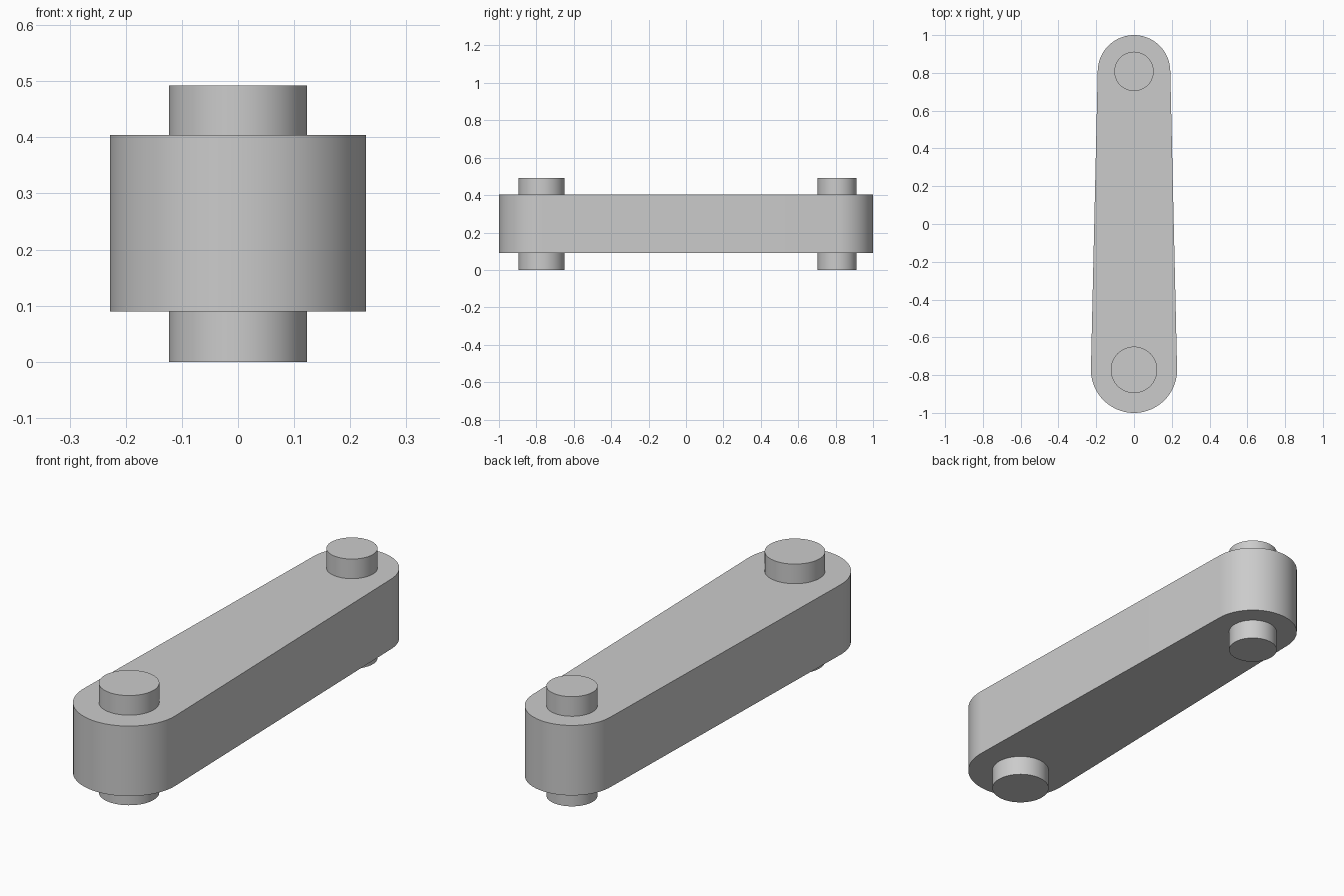
import bpy, bmesh
from math import sin, cos, pi, asin, radians

cube = bpy.data.objects.get("Cube")
if cube:
    bpy.data.objects.remove(cube, do_unlink=True)

grey = bpy.data.materials.new("plain_grey")
grey.use_nodes = True
colour = (0.6, 0.6, 0.6, 1)
grey.diffuse_color = colour
grey.node_tree.nodes["Principled BSDF"].inputs["Base Color"].default_value = colour


def arc(cy, r, start, end, steps):
    angles = [start + (end - start) * i / steps for i in range(steps + 1)]
    return [(r * cos(a), cy + r * sin(a)) for a in angles]


def extrude_outline(name, outline, z0, z1):
    bm = bmesh.new()
    base = bm.faces.new([bm.verts.new((x, y, z0)) for x, y in outline])
    top = bmesh.ops.extrude_face_region(bm, geom=[base], use_keep_orig=True)["geom"]
    verts = [v for v in top if isinstance(v, bmesh.types.BMVert)]
    bmesh.ops.translate(bm, verts=verts, vec=(0, 0, z1 - z0))
    bmesh.ops.recalc_face_normals(bm, faces=bm.faces)
    mesh = bpy.data.meshes.new(name)
    bm.to_mesh(mesh)
    bm.free()
    mesh.materials.append(grey)
    obj = bpy.data.objects.new(name, mesh)
    bpy.context.collection.objects.link(obj)
    bpy.ops.object.select_all(action="DESELECT")
    obj.select_set(True)
    bpy.context.view_layer.objects.active = obj
    bpy.ops.object.shade_smooth_by_angle(angle=radians(30))


# Link plate: two rounded ends joined by tangent sides
front_r, back_r = 0.228, 0.192
front_y, back_y = front_r - 1, 1 - back_r
tilt = asin((front_r - back_r) / (back_y - front_y))
outline = arc(back_y, back_r, tilt, pi - tilt, 40)
outline += arc(front_y, front_r, pi - tilt, 2 * pi + tilt, 40)
extrude_outline("link_plate", outline, 0.09, 0.404)

# Pins passing through both ends
for name, y, r in (("front_pin", front_y, 0.123), ("back_pin", back_y, 0.104)):
    extrude_outline(name, arc(y, r, 0, 2 * pi, 64)[:-1], 0, 0.492)
